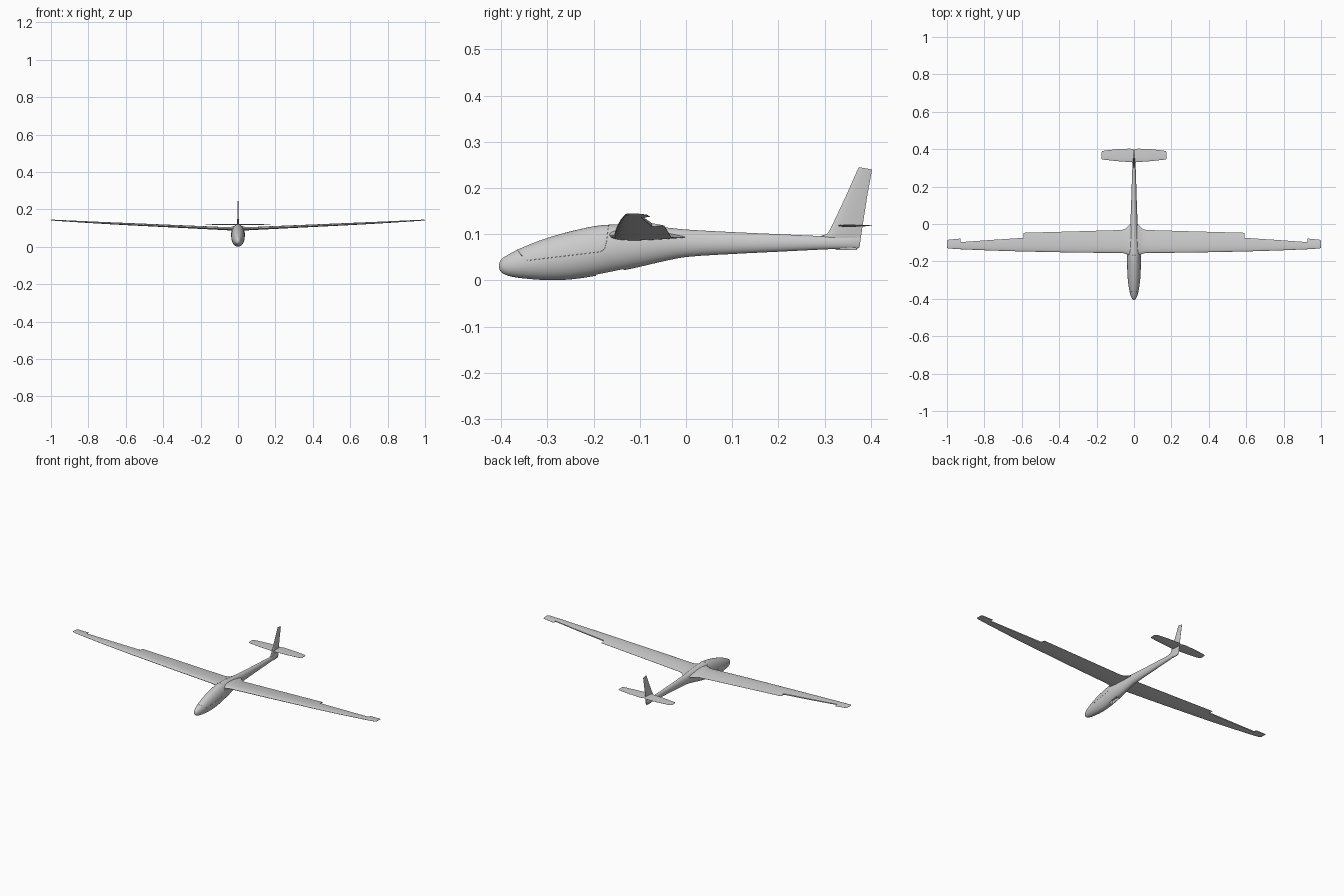
import bpy, bmesh, math
from mathutils import Vector

if "Cube" in bpy.data.objects:
    bpy.data.objects.remove(bpy.data.objects["Cube"])


def finish(ob, angle=35):
    bpy.ops.object.select_all(action='DESELECT')
    ob.select_set(True)
    bpy.context.view_layer.objects.active = ob
    bpy.ops.object.shade_smooth_by_angle(angle=math.radians(angle))


def loft(name, rings, mirror=False, caps=True):
    """Skin a list of equal-length closed rings."""
    bm = bmesh.new()
    vs = [[bm.verts.new(p) for p in r] for r in rings]
    n = len(rings[0])
    for a, b in zip(vs, vs[1:]):
        for i in range(n):
            j = (i + 1) % n
            bm.faces.new((a[i], a[j], b[j], b[i]))
    if caps:
        bm.faces.new(vs[0])
        bm.faces.new(vs[-1][::-1])
    bmesh.ops.recalc_face_normals(bm, faces=bm.faces)
    me = bpy.data.meshes.new(name)
    bm.to_mesh(me)
    bm.free()
    ob = bpy.data.objects.new(name, me)
    bpy.context.collection.objects.link(ob)
    finish(ob)
    if mirror:
        ob.modifiers.new("mirror", 'MIRROR')
    return ob


def airfoil(le, te, thick, cut=None, camber=0.0, n=14):
    """(y, height) loop from trailing edge over the top and back, cut at y = cut."""
    chord = te - le
    end = 1.0 if cut is None else (cut - le) / chord

    def half(t):
        return 5 * thick * (.2969 * math.sqrt(t) - .126 * t - .3516 * t**2
                            + .2843 * t**3 - .1015 * t**4) + 0.0003
    ts = [end * (1 - math.cos(math.pi * i / n)) / 2 for i in range(n + 1)]
    mid = lambda t: camber * 4 * t * (1 - t)
    top = [(le + chord * t, mid(t) + half(t)) for t in reversed(ts)]
    low = [(le + chord * t, mid(t) - half(t)) for t in ts[1:]]
    return top + low


# Fuselage: y, bottom, top, half width
ST = [(-.405, .027, .034, .003), (-.402, .0195, .043, .0085), (-.392, .0125, .0515, .0145),
      (-.375, .0075, .061, .0205), (-.35, .004, .073, .026), (-.30, .0005, .092, .0325),
      (-.25, .002, .106, .0355), (-.20, .009, .117, .0365), (-.165, .016, .1205, .036),
      (-.11, .027, .1195, .031), (-.05, .041, .115, .0245), (0, .0505, .110, .020),
      (.10, .057, .1045, .0155), (.20, .062, .100, .0125), (.30, .067, .0955, .009),
      (.345, .069, .0945, .006), (.376, .0715, .0935, .002)]


def station(y):
    """Smooth Hermite interpolation of the fuselage table."""
    y = min(max(y, ST[0][0]), ST[-1][0])
    k = next(i for i in range(len(ST) - 1) if y <= ST[i + 1][0])

    def slope(i, c):
        a, b = ST[max(i - 1, 0)], ST[min(i + 1, len(ST) - 1)]
        return (b[c] - a[c]) / (b[0] - a[0])
    p, q = ST[k], ST[k + 1]
    h = q[0] - p[0]
    t = (y - p[0]) / h
    return [(2*t**3 - 3*t**2 + 1) * p[c] + (t**3 - 2*t**2 + t) * h * slope(k, c)
            + (3*t**2 - 2*t**3) * q[c] + (t**3 - t**2) * h * slope(k + 1, c) for c in (1, 2, 3)]


def hull_ring(y, n=40):
    lo, hi, w = station(y)
    c = lo + .47 * (hi - lo)
    ring = []
    for i in range(n):
        a = 2 * math.pi * i / n
        s = math.cos(a)
        ring.append((w * math.sin(a), y, c + s * ((hi - c) if s > 0 else (c - lo))))
    return ring


ys = []
for a, b in zip(ST, ST[1:]):
    ys += [a[0] + (b[0] - a[0]) * k / 3 for k in range(3)]
ys.append(ST[-1][0])
fuselage = loft("fuselage", [hull_ring(y) for y in ys])

# Wheel bay recess in the belly
bpy.ops.mesh.primitive_cube_add(size=1, location=(0, -.165, .012))
cutter = bpy.context.object
cutter.name = "wheel_bay_cutter"
cutter.scale = (.022, .06, .04)
cutter.hide_render = True
cutter.hide_set(True)
cutter.display_type = 'WIRE'
bay = fuselage.modifiers.new("wheel_bay", 'BOOLEAN')
bay.object = cutter
bay.solver = 'EXACT'


# Canopy seam laid on the fuselage skin
def on_skin(y, z):
    lo, hi, w = station(y)
    c = lo + .47 * (hi - lo)
    z = min(z, hi)
    s = (z - c) / ((hi - c) if z > c else (c - lo))
    return Vector((w * math.sqrt(max(0, 1 - s * s)), y, z))


path = [(-.365, .067), (-.358, .056), (-.344, .043), (-.26, .053), (-.185, .062),
        (-.176, .068), (-.172, .085), (-.169, .110), (-.167, .122)]
side = []
for (y0, z0), (y1, z1) in zip(path, path[1:]):
    side += [on_skin(y0 + (y1 - y0) * k / 8, z0 + (z1 - z0) * k / 8) for k in range(8)]
loop = side + [Vector((-p.x, p.y, p.z)) for p in reversed(side)]
cu = bpy.data.curves.new("canopy_seam", 'CURVE')
cu.dimensions = '3D'
cu.bevel_depth = .0005
cu.bevel_resolution = 1
sp = cu.splines.new('POLY')
sp.points.add(len(loop) - 1)
for pt, co in zip(sp.points, loop):
    pt.co = (*co, 1)
sp.use_cyclic_u = True
bpy.context.collection.objects.link(bpy.data.objects.new("canopy_seam", cu))


# Wing panels: x, leading edge, trailing edge, height, thickness, cut
def panel(name, secs):
    rings = []
    for x, le, te, z, th, cut in secs:
        # slight nose-up incidence about the quarter chord
        q = le + .3 * (te - le)
        rings.append([(x, y, z + h - .03 * (y - q))
                      for y, h in airfoil(le, te, th, cut, .012 * (te - le))])
    loft(name, rings, mirror=True)


panel("wing_inner", [(0, -.172, .005, .098, .026, None), (.024, -.168, -.004, .0965, .023, None),
                     (.036, -.163, -.016, .0955, .020, None), (.048, -.158, -.027, .0955, .0175, None),
                     (.065, -.155, -.032, .096, .016, None), (.3, -.153, -.039, .107, .014, None),
                     (.592, -.147, -.047, .1205, .0115, None)])
panel("wing_outer", [(.592, -.147, -.047, .1205, .0115, -.074), (.76, -.142, -.063, .129, .009, -.085),
                     (.928, -.135, -.078, .1385, .006, -.097)])
panel("wing_tip", [(.928, -.135, -.078, .1385, .006, None), (.985, -.1315, -.083, .142, .0045, None),
                   (.997, -.129, -.085, .1428, .003, None), (1.0, -.125, -.089, .143, .001, None)])

# Tailplane
loft("tailplane", [[(x, y, .1185 + h) for y, h in airfoil(le, te, th)]
                   for x, le, te, th in [(0, .329, .397, .005), (.02, .331, .403, .005),
                                         (.09, .336, .400, .0045), (.155, .343, .393, .0035),
                                         (.17, .346, .389, .0025), (.175, .351, .383, .001)]], mirror=True)

# Fin and rudder: height, leading edge, trailing edge, thickness
fin = [(.0665, .325, .368, .004), (.072, .318, .376, .006), (.096, .292, .379, .009),
       (.101, .306, .380, .009), (.112, .313, .3815, .0085), (.18, .345, .392, .0065),
       (.238, .372, .402, .004), (.2425, .3745, .403, .003)]
loft("fin", [[(h, y, z + (.0025 - .005 * (y - le) / (te - le) if z > .2 else 0))
              for y, h in airfoil(le, te, th)] for z, le, te, th in fin])

# Tail skid
bpy.ops.mesh.primitive_cube_add(size=1, location=(0, .347, .0685))
skid = bpy.context.object
skid.name = "tail_skid"
skid.scale = (.004, .046, .006)
bpy.ops.object.transform_apply(location=False, rotation=False, scale=True)
bv = skid.modifiers.new("round", 'BEVEL')
bv.width = .0015
bv.segments = 2
